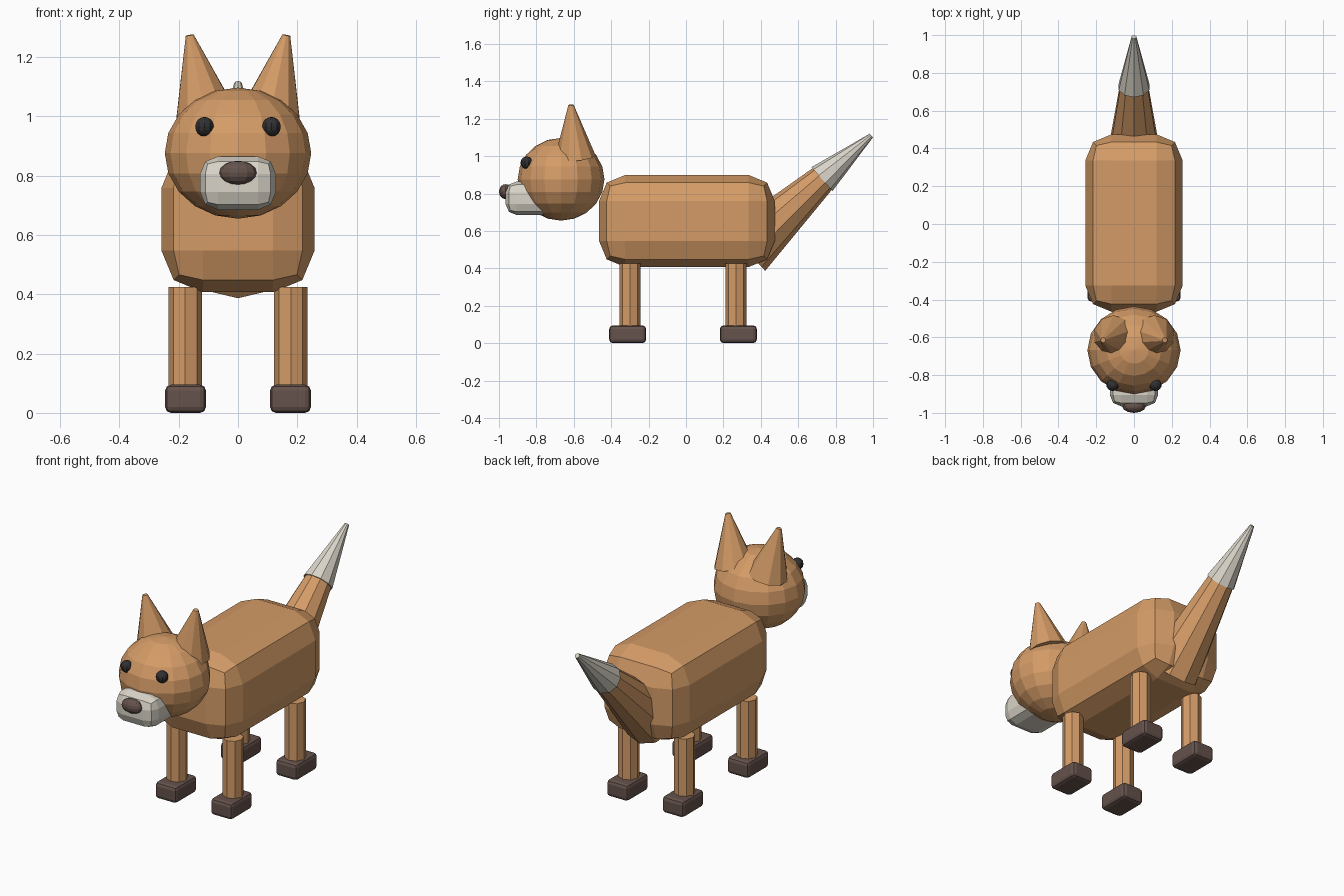
import bpy
import math
from mathutils import Vector

if "Cube" in bpy.data.objects:
    bpy.data.objects.remove(bpy.data.objects["Cube"])


def material(name, rgb):
    m = bpy.data.materials.new(name)
    m.diffuse_color = (*rgb, 1)
    m.use_nodes = True
    m.node_tree.nodes["Principled BSDF"].inputs["Base Color"].default_value = m.diffuse_color
    return m


ORANGE = material("tan orange fur", (0.66, 0.33, 0.135))
CREAM = material("cream fur", (0.70, 0.66, 0.58))
BROWN = material("dark brown", (0.13, 0.085, 0.072))
BLACK = material("eye black", (0.03, 0.03, 0.033))


def finish(name, mat):
    ob = bpy.context.object
    ob.name = name
    ob.data.materials.append(mat)
    return ob


def box(name, mat, loc, size, bevel):
    bpy.ops.mesh.primitive_cube_add(size=1, location=loc)
    ob = finish(name, mat)
    ob.scale = size
    bpy.ops.object.transform_apply(location=False, rotation=False, scale=True)
    mod = ob.modifiers.new("rounded edges", 'BEVEL')
    mod.width = bevel
    mod.segments = 2
    return ob


def ball(name, mat, loc, radii, segments, rings):
    bpy.ops.mesh.primitive_uv_sphere_add(segments=segments, ring_count=rings,
                                         radius=1, location=loc)
    ob = finish(name, mat)
    ob.scale = radii
    return ob


def cone(name, mat, start, end, r1, r2, sides):
    a, b = Vector(start), Vector(end)
    bpy.ops.mesh.primitive_cone_add(vertices=sides, radius1=r1, radius2=r2,
                                    depth=(b - a).length, location=(a + b) / 2)
    ob = finish(name, mat)
    ob.rotation_mode = 'QUATERNION'
    ob.rotation_quaternion = Vector((0, 0, 1)).rotation_difference(b - a)
    return ob


# Body and head
box("body", ORANGE, (0, 0.005, 0.653), (0.516, 0.94, 0.492), 0.14)
ball("head", ORANGE, (0, -0.668, 0.876), (0.247, 0.232, 0.221), 16, 10)

# Muzzle and nose
box("muzzle", CREAM, (0, -0.835, 0.775), (0.256, 0.26, 0.18), 0.06)
ball("nose", BROWN, (0, -0.964, 0.81), (0.063, 0.036, 0.04), 12, 8)

# Tail with pale tip
cone("tail", ORANGE, (0, 0.32, 0.498), (0, 0.735, 0.884), 0.152, 0.076, 10)
cone("tail_tip", CREAM, (0, 0.727, 0.877), (0, 0.991, 1.11), 0.085, 0.013, 10)

# Paired parts
for side, s in (("left", 1), ("right", -1)):
    cone("ear_" + side, ORANGE, (s * 0.107, -0.593, 0.995),
         (s * 0.163, -0.615, 1.274), 0.11, 0.014, 10)
    ball("eye_" + side, BLACK, (s * 0.113, -0.852, 0.965),
         (0.033, 0.033, 0.033), 10, 8)
    for end, leg_y, paw_y in (("front", -0.30, -0.312), ("back", 0.267, 0.28)):
        cone(f"{end}_leg_{side}", ORANGE, (s * 0.178, leg_y, 0.01),
             (s * 0.178, leg_y, 0.425), 0.056, 0.056, 8)
        box(f"{end}_paw_{side}", BROWN, (s * 0.177, paw_y, 0.0475),
            (0.138, 0.198, 0.095), 0.02)
